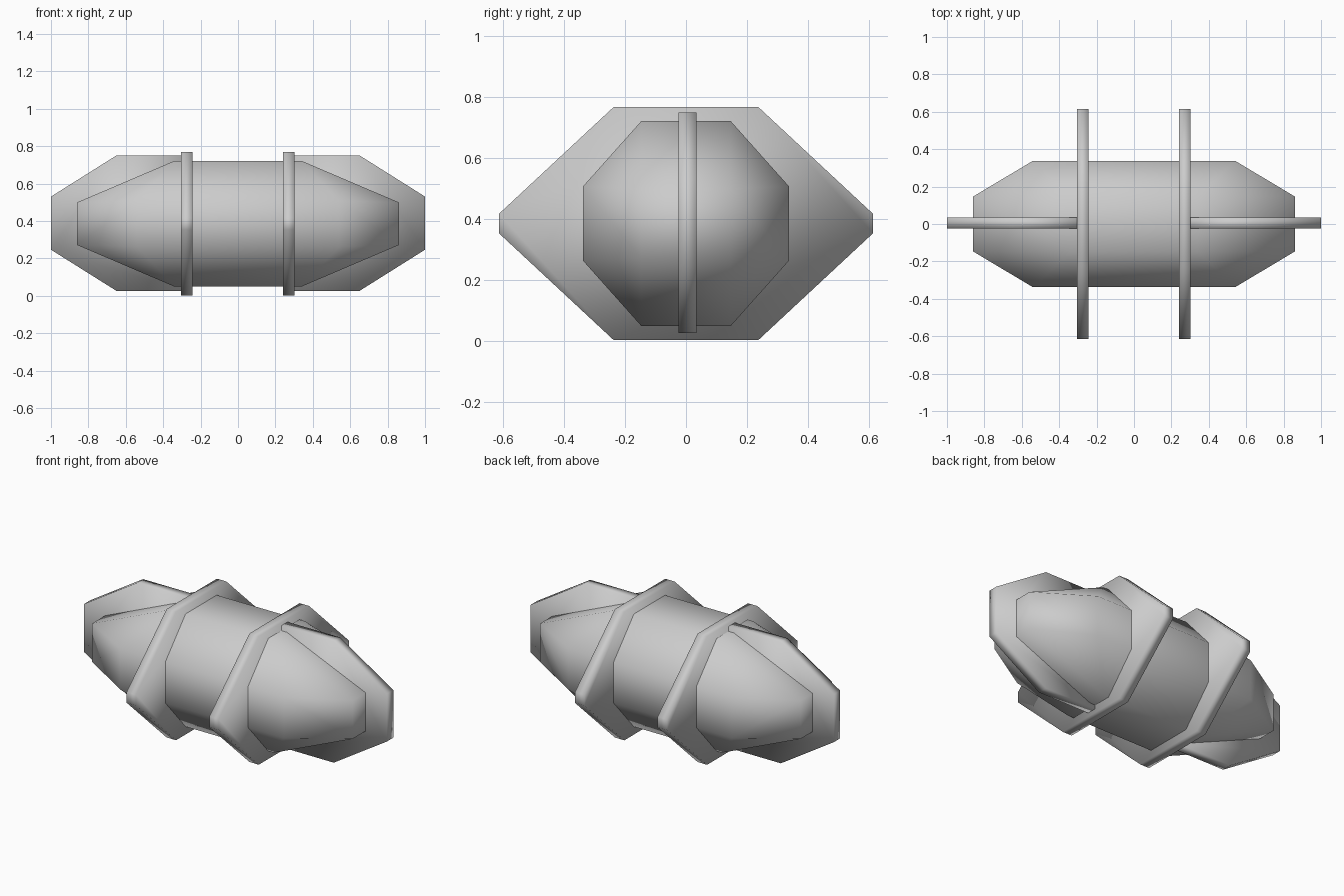
import bpy, bmesh
from itertools import product
from mathutils import Vector

if "Cube" in bpy.data.objects:
    bpy.data.objects.remove(bpy.data.objects["Cube"])

MID = 0.385  # height of the centre line


def finish(name, bm):
    bmesh.ops.recalc_face_normals(bm, faces=bm.faces[:])
    mesh = bpy.data.meshes.new(name)
    bm.to_mesh(mesh)
    bm.free()
    mesh.shade_smooth()
    obj = bpy.data.objects.new(name, mesh)
    bpy.context.collection.objects.link(obj)
    return obj


def slab(name, points, depth):
    """Extrude a flat outline along a vector."""
    bm = bmesh.new()
    face = bm.faces.new([bm.verts.new(p) for p in points])
    ext = bmesh.ops.extrude_face_region(bm, geom=[face])
    verts = [g for g in ext["geom"] if isinstance(g, bmesh.types.BMVert)]
    bmesh.ops.translate(bm, verts=verts, vec=Vector(depth))
    return finish(name, bm)


# Faceted barrel body: hull of top/bottom, side and end rectangles
bm = bmesh.new()
for x, y, z in [(0.34, 0.147, 0.336), (0.54, 0.338, 0.122), (0.86, 0.147, 0.114)]:
    for sx, sy, sz in product((-1, 1), repeat=3):
        bm.verts.new((sx * x, sy * y, MID + sz * z))
bmesh.ops.convex_hull(bm, input=bm.verts[:])
bmesh.ops.dissolve_limit(bm, angle_limit=0.02, verts=bm.verts[:], edges=bm.edges[:])
finish("body", bm)

# Two cross collars around the body
collar = [(0.614, 0.032), (0.237, 0.383), (-0.237, 0.383), (-0.614, 0.032),
          (-0.614, -0.032), (-0.237, -0.383), (0.237, -0.383), (0.614, -0.032)]
for side, x in (("left", -0.274), ("right", 0.272)):
    slab(side + "_collar", [(x - 0.031, y, MID + z) for y, z in collar], (0.062, 0, 0))

# Upright fins on both ends, starting at the collars
fin = [(0.29, 0.362), (0.65, 0.362), (1.0, 0.142),
       (1.0, -0.142), (0.65, -0.362), (0.29, -0.362)]
for side, s in (("left", -1), ("right", 1)):
    slab(side + "_fin", [(s * x, -0.025, MID + 0.003 + z) for x, z in fin], (0, 0.06, 0))
